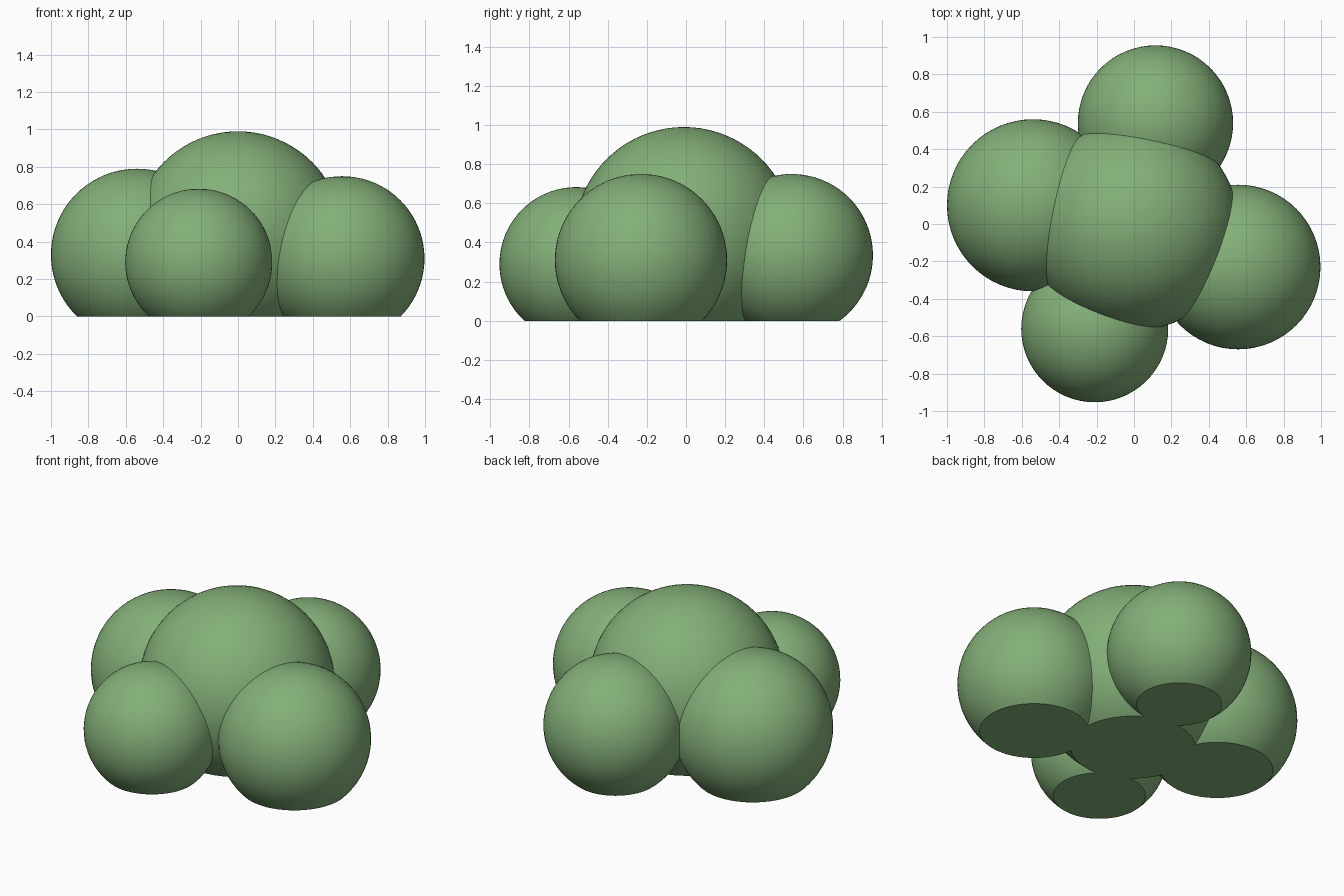
import bpy, bmesh, math

if "Cube" in bpy.data.objects:
    bpy.data.objects.remove(bpy.data.objects["Cube"])

green = bpy.data.materials.new("leaf_green")
green.diffuse_color = (0.23, 0.43, 0.19, 1.0)
green.use_nodes = True
green.node_tree.nodes["Principled BSDF"].inputs["Base Color"].default_value = green.diffuse_color


def ball(name, centre, radius):
    """Rounded foliage clump."""
    bpy.ops.mesh.primitive_uv_sphere_add(segments=64, ring_count=40, radius=radius, location=centre)
    obj = bpy.context.object
    obj.name = name
    obj.data.materials.append(green)
    return obj


def boolean(target, other, operation):
    mod = target.modifiers.new(operation.lower(), 'BOOLEAN')
    mod.operation = operation
    mod.solver = 'EXACT'
    mod.object = other
    bpy.context.view_layer.objects.active = target
    bpy.ops.object.modifier_apply(modifier=mod.name)
    bpy.data.objects.remove(other, do_unlink=True)


# Large middle clump with four smaller ones merged around it
bush = ball("bush", (0.0, -0.01, 0.43), 0.56)
clumps = {
    "left_clump": ((-0.54, 0.10, 0.33), 0.46),
    "right_clump": ((0.557, -0.23, 0.31), 0.44),
    "front_clump": ((-0.21, -0.56, 0.29), 0.393),
    "back_clump": ((0.115, 0.54, 0.335), 0.415),
}
for name, (centre, radius) in clumps.items():
    boolean(bush, ball(name, centre, radius), 'UNION')

# Flat base where the bush meets the ground
bpy.ops.mesh.primitive_cube_add(size=4, location=(0, 0, -2))
ground_cutter = bpy.context.object
ground_cutter.name = "ground_cutter"
ground_cutter.hide_render = True
ground_cutter.data.materials.append(green)
boolean(bush, ground_cutter, 'DIFFERENCE')

# Smooth clumps with crisp creases and base edge
bpy.ops.object.select_all(action='DESELECT')
bush.select_set(True)
bpy.context.view_layer.objects.active = bush
bpy.ops.object.transform_apply(location=True, rotation=True, scale=True)
bpy.ops.object.shade_smooth_by_angle(angle=math.radians(30))
